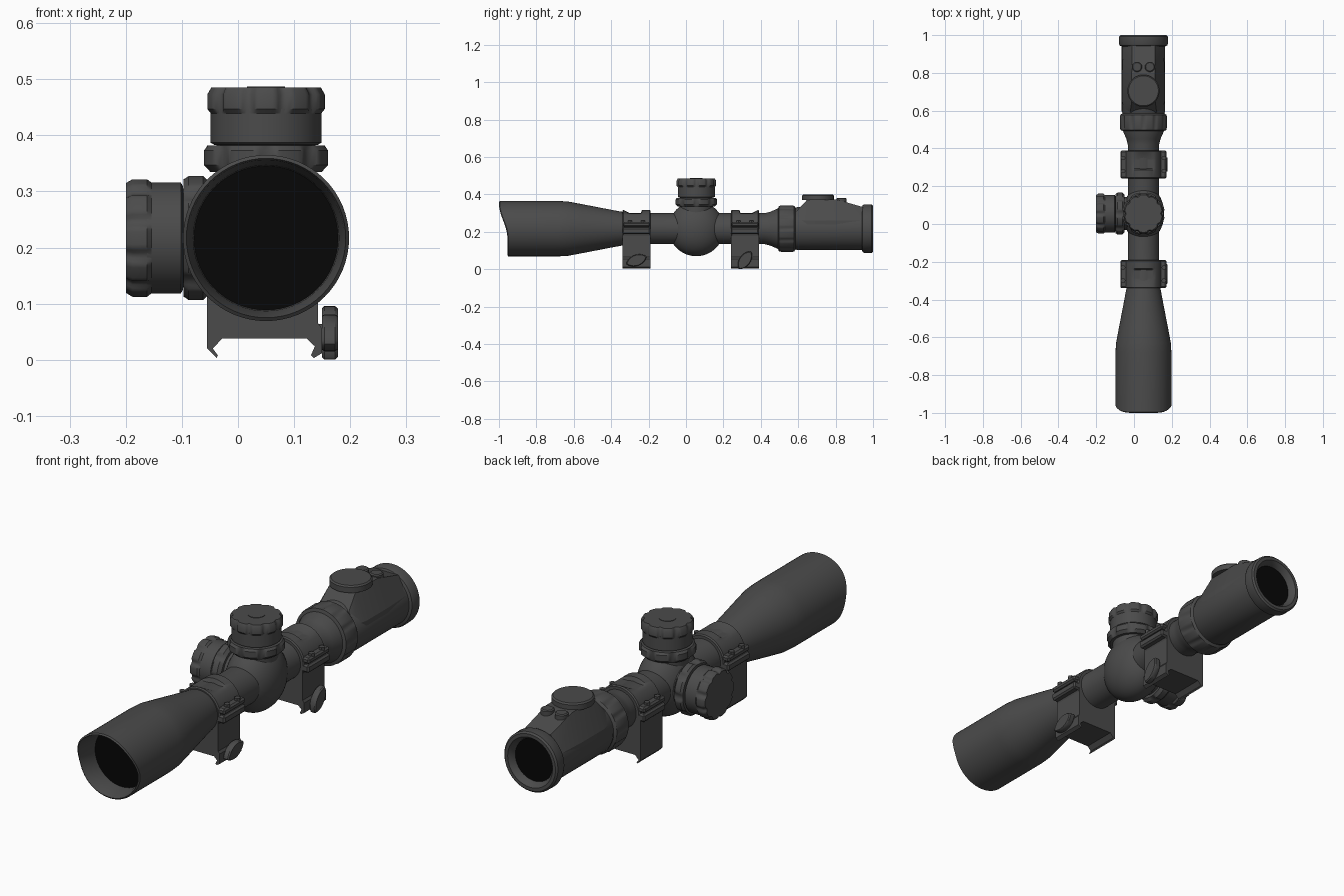
import bpy, bmesh, math
from mathutils import Matrix, Vector

cube = bpy.data.objects.get("Cube")
if cube:
    bpy.data.objects.remove(cube, do_unlink=True)

CX, CZ = 0.05, 0.217          # optical axis
TY = 0.055                    # turret position along the tube


def material(name, value):
    m = bpy.data.materials.new(name)
    m.use_nodes = True
    col = (value, value, value, 1)
    m.diffuse_color = col
    m.node_tree.nodes["Principled BSDF"].inputs["Base Color"].default_value = col
    return m


METAL = material("dark grey metal", 0.07)
GLASS = material("black glass", 0.002)


def finish(name, bm, mat=METAL, matrix=None, angle=32):
    if matrix:
        bm.transform(matrix)
    bmesh.ops.recalc_face_normals(bm, faces=bm.faces)
    me = bpy.data.meshes.new(name)
    bm.to_mesh(me)
    bm.free()
    ob = bpy.data.objects.new(name, me)
    bpy.context.collection.objects.link(ob)
    me.materials.append(mat)
    bpy.ops.object.select_all(action='DESELECT')
    ob.select_set(True)
    bpy.context.view_layer.objects.active = ob
    bpy.ops.object.shade_smooth_by_angle(angle=math.radians(angle))
    return ob


def lathe(name, profile, matrix, mat=METAL, segs=64, lobes=0, depth=0, cap=True, shape=None):
    """Profile of (height, radius, scalloped) turned about local z."""
    bm = bmesh.new()
    rings = []
    for p in profile:
        ring = []
        for i in range(segs):
            a = math.tau * i / segs
            r = p[1]
            if len(p) > 2:
                r -= depth * max(0, math.cos(lobes * a) - 0.2)
            ring.append(bm.verts.new((r * math.cos(a), r * math.sin(a), p[0])))
        rings.append(ring)
    for a, b in zip(rings, rings[1:]):
        for i in range(segs):
            j = (i + 1) % segs
            bm.faces.new((a[i], a[j], b[j], b[i]))
    if cap:
        bm.faces.new(rings[0])
        bm.faces.new(rings[-1])
    bm.transform(matrix)
    if shape:
        for v in bm.verts:
            shape(v.co)
    return finish(name, bm, mat)


def extrude(name, points, y0, y1):
    """Outline in x-z pushed along y."""
    bm = bmesh.new()
    f = bm.faces.new([bm.verts.new((x, y0, z)) for x, z in points])
    out = bmesh.ops.extrude_face_region(bm, geom=[f])
    verts = [g for g in out["geom"] if isinstance(g, bmesh.types.BMVert)]
    bmesh.ops.translate(bm, verts=verts, vec=(0, y1 - y0, 0))
    return finish(name, bm)


def box(name, lo, hi, bevel):
    lo, hi = Vector(lo), Vector(hi)
    bm = bmesh.new()
    bmesh.ops.create_cube(bm, size=1)
    bm.transform(Matrix.Translation((lo + hi) / 2) @ Matrix.Diagonal((*(hi - lo), 1)))
    bmesh.ops.bevel(bm, geom=bm.edges[:], offset=bevel, segments=1, affect='EDGES')
    return finish(name, bm)


# local z -> world +y, +z and -x
ALONG = Matrix.Translation((CX, 0, CZ)) @ Matrix.Rotation(-math.pi / 2, 4, 'X')
UP = Matrix.Translation((CX, TY, CZ))
SIDE = Matrix.Translation((CX, TY, CZ)) @ Matrix.Rotation(-math.pi / 2, 4, 'Y')


# Main tube with a slanted sunshade rim
def slant(co):
    if co.y < -0.95:
        t = min(1, max(0, (0.35 - co.z) / 0.18))
        co.y += 0.045 * t * t * (3 - 2 * t)


lathe("main_tube",
      [(-0.86, 0.128), (-0.9, 0.13), (-0.99, 0.139), (-1.0, 0.142), (-0.995, 0.148), (-0.945, 0.148),
       (-0.68, 0.148), (-0.63, 0.145), (-0.55, 0.13), (-0.4, 0.101), (-0.34, 0.09),
       (-0.3, 0.083), (0.42, 0.083), (0.45, 0.09), (0.5, 0.112), (0.59, 0.112)],
      ALONG, cap=False, shape=slant)
lathe("front_lens", [(-0.87, 0.129), (-0.865, 0.129)], ALONG, GLASS)

# Saddle bulge under the turrets
bm = bmesh.new()
bmesh.ops.create_uvsphere(bm, u_segments=48, v_segments=32, radius=1)
finish("saddle", bm, matrix=Matrix.Translation((CX, TY, CZ)) @ Matrix.Diagonal((0.11, 0.148, 0.147, 1)))

# Elevation and windage turrets
for label, frame, lift in (("top", UP, 0.018), ("side", SIDE, 0)):
    def turret(part, profile, lobes=0, depth=0):
        lathe(f"{label}_turret_{part}", [(p[0] + lift, *p[1:]) for p in profile],
              frame, segs=120, lobes=lobes, depth=depth)
    turret("neck", [(0.03, 0.088), (0.155, 0.088)])
    turret("lock_ring", [(0.1, 0.1), (0.112, 0.113, 1), (0.138, 0.113, 1), (0.147, 0.105)], 8, 0.012)
    turret("drum", [(0.148, 0.092), (0.152, 0.099), (0.212, 0.099)])
    turret("cap", [(0.204, 0.099), (0.212, 0.106, 1), (0.238, 0.106, 1), (0.25, 0.099, 1)], 10, 0.01)
lathe("top_turret_disc", [(0.26, 0.034), (0.27, 0.034)], UP)

# Eyepiece
lathe("zoom_ring", [(0.49, 0.1), (0.497, 0.122), (0.51, 0.125, 1), (0.57, 0.125, 1), (0.578, 0.122), (0.587, 0.11)],
      ALONG, segs=144, lobes=12, depth=0.007)
lathe("eyepiece_body", [(0.58, 0.108), (0.595, 0.115), (0.95, 0.115)], ALONG, cap=False)
lathe("eyepiece_ring",
      [(0.965, 0.09), (0.985, 0.095), (1.0, 0.108), (1.0, 0.122), (0.993, 0.129), (0.955, 0.13),
       (0.945, 0.126), (0.94, 0.114)], ALONG, cap=False)
lathe("rear_lens", [(0.965, 0.093), (0.971, 0.093)], ALONG, GLASS)

# Faceted control housing on the eyepiece
bm = bmesh.new()
for y, half, top, base in ((0.59, 0.07, 0.31, 0.10), (0.65, 0.062, 0.374, 0.113),
                           (0.8, 0.062, 0.374, 0.113), (0.945, 0.06, 0.333, 0.106)):
    for s in (-1, 1):
        for x, z in ((half, top), (base, 0.26), (base, 0.22)):
            bm.verts.new((CX + s * x, y, z))
bmesh.ops.convex_hull(bm, input=bm.verts[:])
finish("control_housing", bm, angle=15)
lathe("battery_cover", [(0, 0.085), (0.024, 0.085), (0.03, 0.079)], Matrix.Translation((CX, 0.705, 0.37)))
for s, label in ((-1, "right"), (1, "left")):
    lathe(f"{label}_button", [(0, 0.027), (0.022, 0.027), (0.026, 0.022)],
          Matrix.Translation((CX + s * 0.034, 0.832, 0.355)), segs=32)


# Mounts
def groove(y):
    def cut(co):
        if abs(co.y - y) < 0.03:
            co.z = min(co.z, 0.297)
    return cut


BASE = [(-0.055, 0.215), (-0.055, 0.02), (-0.038, 0.003), (-0.036, 0.008), (-0.045, 0.02),
        (-0.028, 0.038), (0.122, 0.038), (0.137, 0.024), (0.13, 0.008), (0.135, 0.003),
        (0.15, 0.012), (0.15, 0.055), (0.143, 0.065), (0.143, 0.215)]

for label, y, tilt in (("front", -0.265, 20), ("rear", 0.315, 55)):
    lathe(f"{label}_mount_ring",
          [(y - 0.075, 0.08), (y - 0.075, 0.095), (y - 0.07, 0.1), (y - 0.03, 0.1), (y - 0.022, 0.1),
           (y + 0.022, 0.1), (y + 0.03, 0.1), (y + 0.07, 0.1), (y + 0.075, 0.095), (y + 0.075, 0.08)],
          ALONG, cap=False, shape=groove(y))
    extrude(f"{label}_mount_base", BASE, y - 0.075, y + 0.075)
    for s, side in ((-1, "right"), (1, "left")):
        x0, x1 = sorted((CX + s * 0.086, CX + s * 0.122))
        box(f"{label}_{side}_lower_flange", (x0, y - 0.075, 0.188), (x1, y + 0.075, 0.222), 0.007)
        box(f"{label}_{side}_upper_flange", (x0, y - 0.073, 0.226), (x1, y + 0.073, 0.252), 0.007)
        for dy in (-0.035, 0.035):
            lathe(f"{label}_{side}_bolt", [(0.24, 0.013), (0.262, 0.013)],
                  Matrix.Translation((CX + s * 0.108, y + dy, 0)), segs=6)
    # Clamp stud and leaf-shaped thumb nut
    knob = Matrix.Translation((0, y, 0.048)) @ Matrix.Rotation(math.radians(tilt), 4, 'X')
    lathe(f"{label}_clamp_stud", [(0.13, 0.016), (0.165, 0.016)],
          knob @ Matrix.Rotation(math.pi / 2, 4, 'Y'), segs=24)
    bm = bmesh.new()
    for x, k in ((0.15, 0.92), (0.154, 1), (0.173, 1), (0.178, 0.9)):
        for i in range(24):
            a = math.tau * i / 24
            bm.verts.new((x, k * 0.057 * math.cos(a), k * 0.03 * math.sin(a) * abs(math.sin(a)) ** 0.4))
    bmesh.ops.convex_hull(bm, input=bm.verts[:])
    finish(f"{label}_thumb_nut", bm, matrix=knob)
